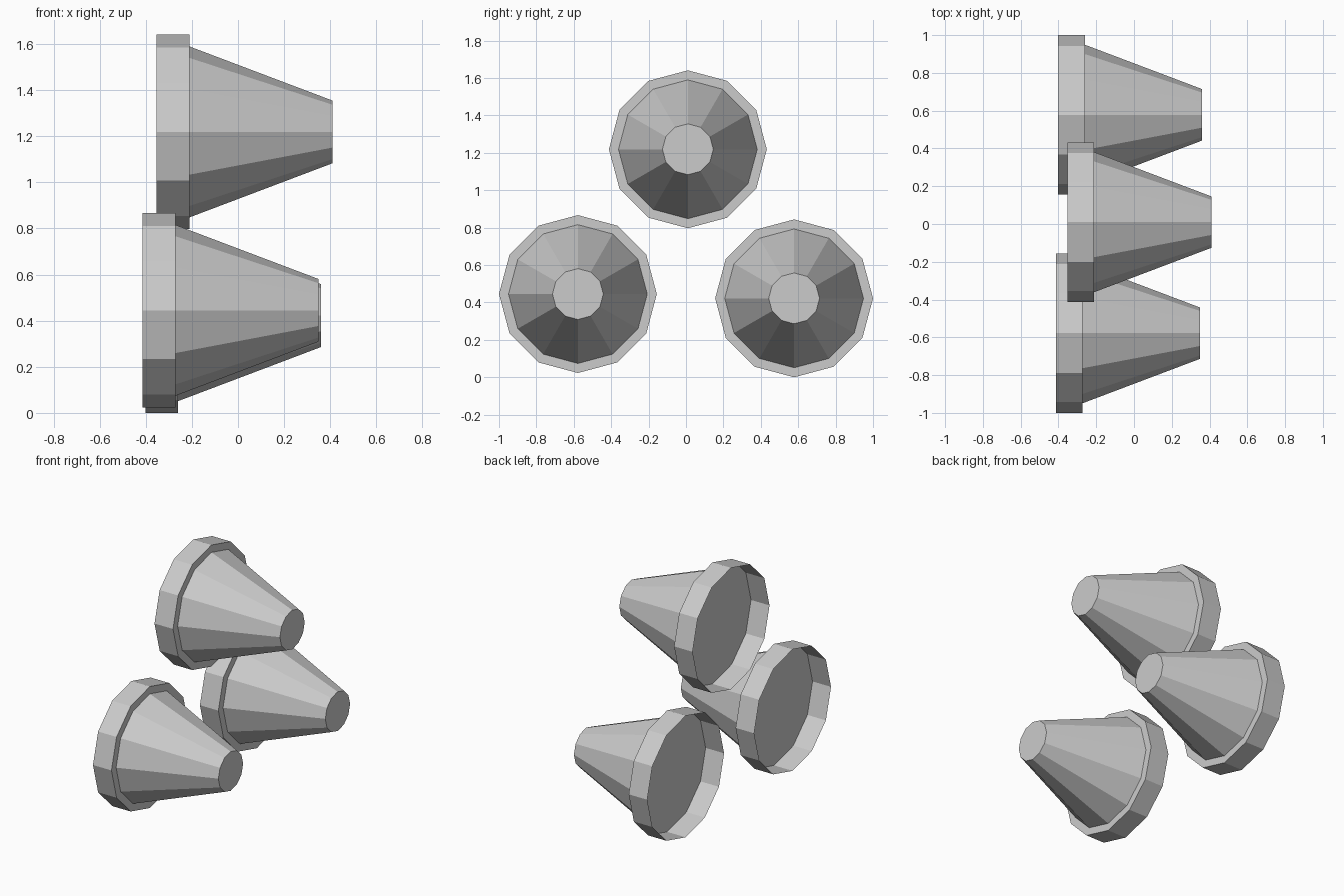
import bpy, bmesh
from math import cos, sin, pi

if "Cube" in bpy.data.objects:
    bpy.data.objects.remove(bpy.data.objects["Cube"])

SIDES = 12
# (x from back, radius): open thin rim, step in, long taper to a blunt tip
PROFILE = [(0, 0.422), (0.142, 0.422), (0.142, 0.371), (0.763, 0.136)]


def stepped_cone(name, x, y, z):
    """Low-poly turned cone along +x; the rim is an open collar behind it."""
    bm = bmesh.new()
    rings = [[bm.verts.new((px, r * cos(2 * pi * i / SIDES), r * sin(2 * pi * i / SIDES)))
              for i in range(SIDES)] for px, r in PROFILE]
    for a, b in zip(rings, rings[1:]):
        for i in range(SIDES):
            j = (i + 1) % SIDES
            bm.faces.new((a[i], b[i], b[j], a[j]))
    # blunt tip, and recessed floor level with the front of the rim
    bm.faces.new(rings[3])
    bm.faces.new(rings[2][::-1])
    bm.normal_update()
    mesh = bpy.data.meshes.new(name)
    bm.to_mesh(mesh)
    bm.free()
    obj = bpy.data.objects.new(name, mesh)
    obj.location = (x, y, z)
    bpy.context.collection.objects.link(obj)


# Three cones in a triangle, slightly staggered in depth
stepped_cone("upper_cone", -0.353, 0.01, 1.219)
stepped_cone("lower_left_cone", -0.414, -0.578, 0.445)
stepped_cone("lower_right_cone", -0.402, 0.578, 0.422)
